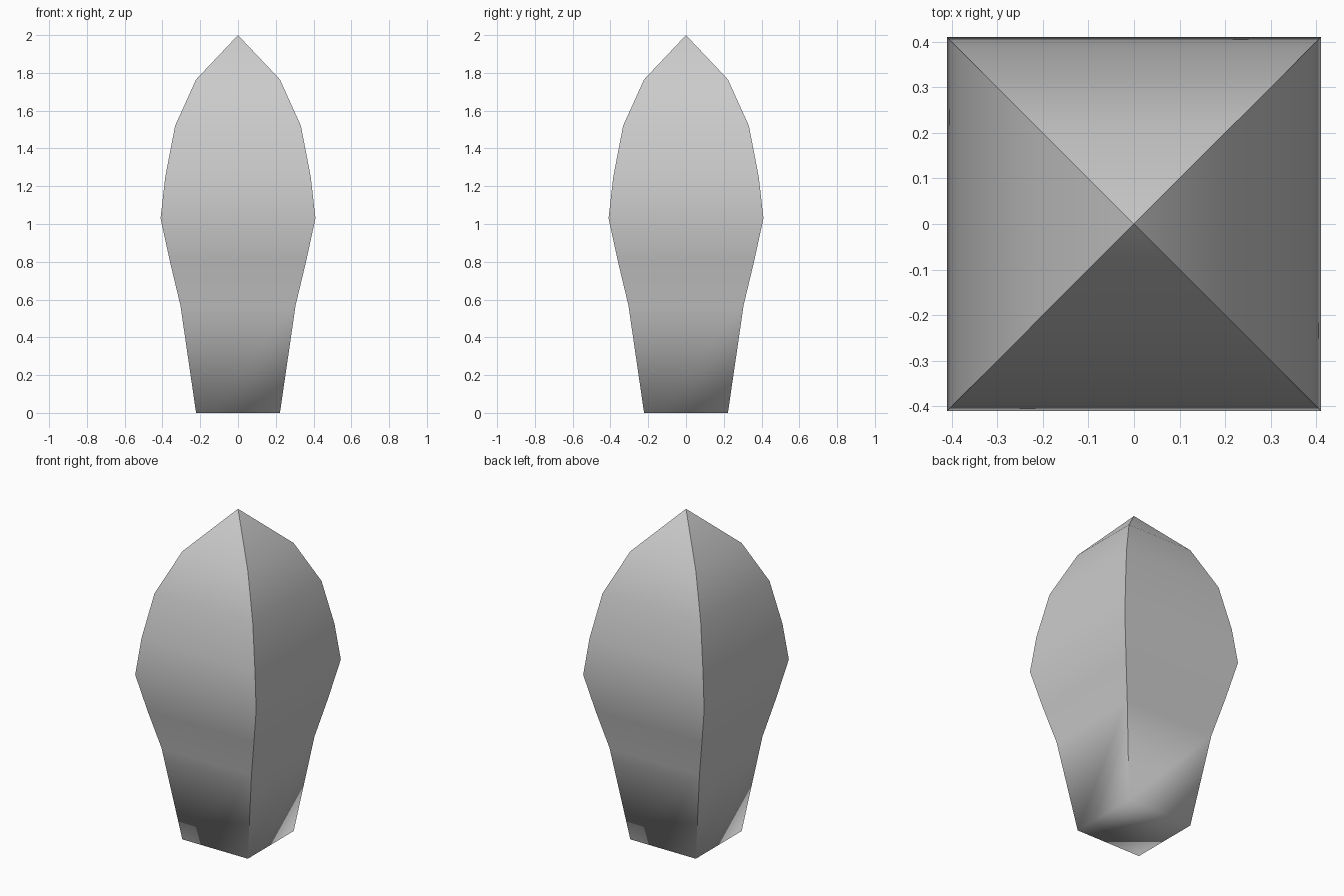
import bpy, bmesh

if "Cube" in bpy.data.objects:
    bpy.data.objects.remove(bpy.data.objects["Cube"])

# half-width and height of each square ring, from the base upward
PROFILE = [(0.222, 0.0), (0.305, 0.57), (0.36, 0.80), (0.41, 1.03),
           (0.385, 1.25), (0.333, 1.52), (0.222, 1.765)]
CORNERS = [(-1, -1), (1, -1), (1, 1), (-1, 1)]

bm = bmesh.new()
rings = [[bm.verts.new((w * x, w * y, z)) for x, y in CORNERS] for w, z in PROFILE]
tip = bm.verts.new((0, 0, 2))

# four curved sides
for low, high in zip(rings, rings[1:]):
    for i in range(4):
        j = (i + 1) % 4
        bm.faces.new((low[i], low[j], high[j], high[i]))

# pointed top and closed base
for i in range(4):
    bm.faces.new((rings[-1][i], rings[-1][(i + 1) % 4], tip))
bm.faces.new(rings[0][::-1])

# smooth along the length, crisp at the four corner ridges
for f in bm.faces:
    f.smooth = True
for e in bm.edges:
    a, b = e.verts
    e.smooth = abs(a.co.z - b.co.z) < 0.01

mesh = bpy.data.meshes.new("pointed_bud")
bm.to_mesh(mesh)
bm.free()
bud = bpy.data.objects.new("pointed_bud", mesh)
bpy.context.collection.objects.link(bud)
